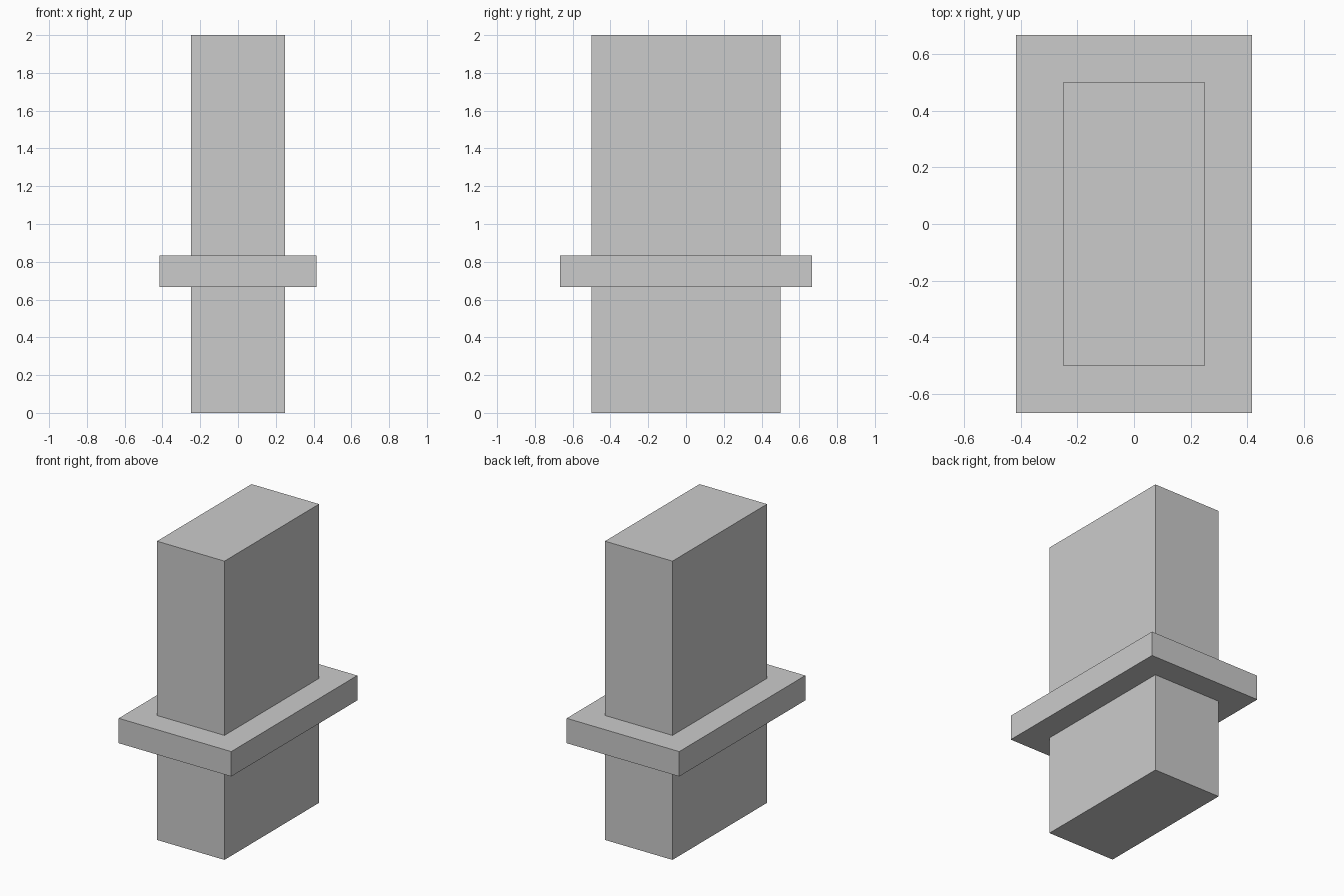
import bpy

if "Cube" in bpy.data.objects:
    bpy.data.objects.remove(bpy.data.objects["Cube"])


def box(name, size, z_bottom):
    """Flat-shaded box centred on x = y = 0 with its base at z_bottom."""
    bpy.ops.mesh.primitive_cube_add(size=1, location=(0, 0, z_bottom + size[2] / 2))
    obj = bpy.context.object
    obj.name = name
    obj.scale = size
    bpy.ops.object.transform_apply(location=True, rotation=False, scale=True)
    return obj


# Tall rectangular column
box("column", (0.5, 1.0, 2.0), 0.0)

# Flat collar around the column
box("collar", (5 / 6, 4 / 3, 1 / 6), 2 / 3)
